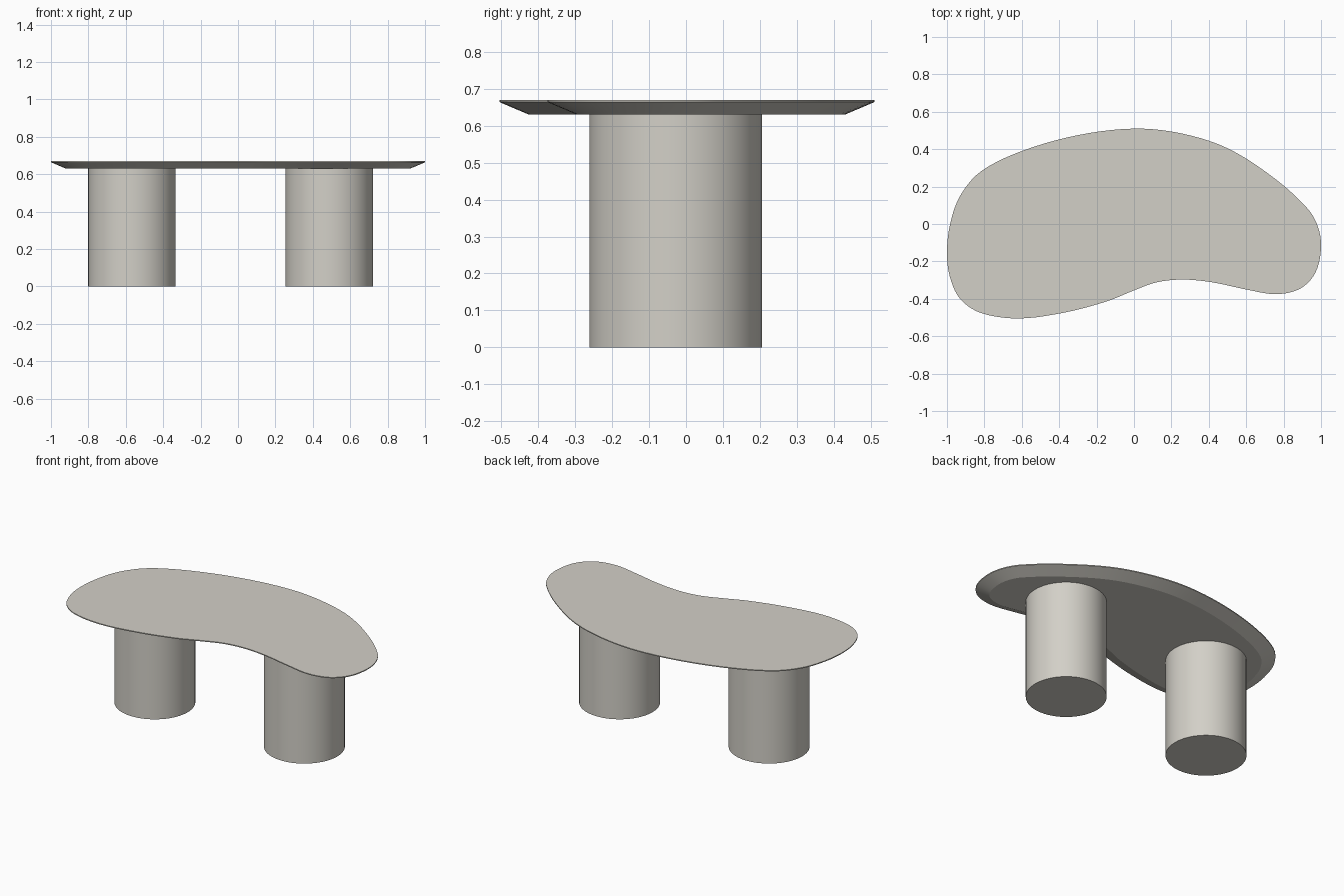
import bpy, bmesh, math
from mathutils import Vector

if "Cube" in bpy.data.objects:
    bpy.data.objects.remove(bpy.data.objects["Cube"])

stone = bpy.data.materials.new("warm_grey_stone")
stone.diffuse_color = (0.65, 0.63, 0.575, 1)
stone.use_nodes = True
stone.node_tree.nodes["Principled BSDF"].inputs["Base Color"].default_value = stone.diffuse_color


def finish(bm, name):
    bmesh.ops.recalc_face_normals(bm, faces=bm.faces)
    mesh = bpy.data.meshes.new(name)
    bm.to_mesh(mesh)
    bm.free()
    obj = bpy.data.objects.new(name, mesh)
    bpy.context.collection.objects.link(obj)
    mesh.materials.append(stone)
    bpy.ops.object.select_all(action='DESELECT')
    obj.select_set(True)
    bpy.context.view_layer.objects.active = obj
    bpy.ops.object.shade_smooth_by_angle(angle=math.radians(20))
    return obj


def closed_spline(points, steps):
    """Smooth closed curve through the points (Catmull-Rom, chord-scaled tangents)."""
    p = [Vector(q) for q in points]
    n = len(p)
    out = []
    for i in range(n):
        a, b, c, d = p[i - 1], p[i], p[(i + 1) % n], p[(i + 2) % n]
        l0, l1, l2 = (b - a).length, (c - b).length, (d - c).length
        m1 = (c - a) * (l1 / (l0 + l1))
        m2 = (d - b) * (l1 / (l1 + l2))
        for s in range(steps):
            t = s / steps
            out.append(b * (2*t**3 - 3*t**2 + 1) + m1 * (t**3 - 2*t**2 + t)
                       + c * (3*t**2 - 2*t**3) + m2 * (t**3 - t**2))
    return out


def inset(loop, dist):
    """Offset a clockwise outline inwards."""
    n = len(loop)
    res = []
    for i in range(n):
        t = (loop[(i + 1) % n] - loop[i - 1]).normalized()
        res.append(loop[i] + Vector((t.y, -t.x)) * dist)
    return res


# Kidney-shaped top with a bevelled underside
outline = closed_spline([
    (-1, -.15), (-.983, 0), (-.93, .15), (-.82, .28), (-.6, .39), (-.3, .475),
    (0, .51), (.25, .485), (.5, .405), (.75, .245), (.93, .08), (.985, -.02),
    (1, -.13), (.97, -.26), (.89, -.345), (.76, -.375), (.6, -.35),
    (.42, -.312), (.26, -.297), (.12, -.312), (0, -.355), (-.15, -.415),
    (-.38, -.475), (-.62, -.505), (-.82, -.475), (-.93, -.40), (-.985, -.28)], 5)
bm = bmesh.new()
rings = [[bm.verts.new((q.x, q.y, z)) for q in inset(outline, d)]
         for d, z in ((0, .67), (0, .664), (.08, .63))]
n = len(outline)
for lo, hi in zip(rings, rings[1:]):
    for i in range(n):
        j = (i + 1) % n
        bm.faces.new((lo[i], lo[j], hi[j], hi[i]))
bm.faces.new(rings[0])
bm.faces.new(rings[-1])
finish(bm, "table_top")

# Two drum legs
for name, x in (("left_leg", -.567), ("right_leg", .488)):
    bm = bmesh.new()
    bmesh.ops.create_cone(bm, cap_ends=True, segments=64, radius1=.234,
                          radius2=.234, depth=.63)
    bmesh.ops.translate(bm, verts=bm.verts, vec=(x, -.028, .315))
    finish(bm, name)
